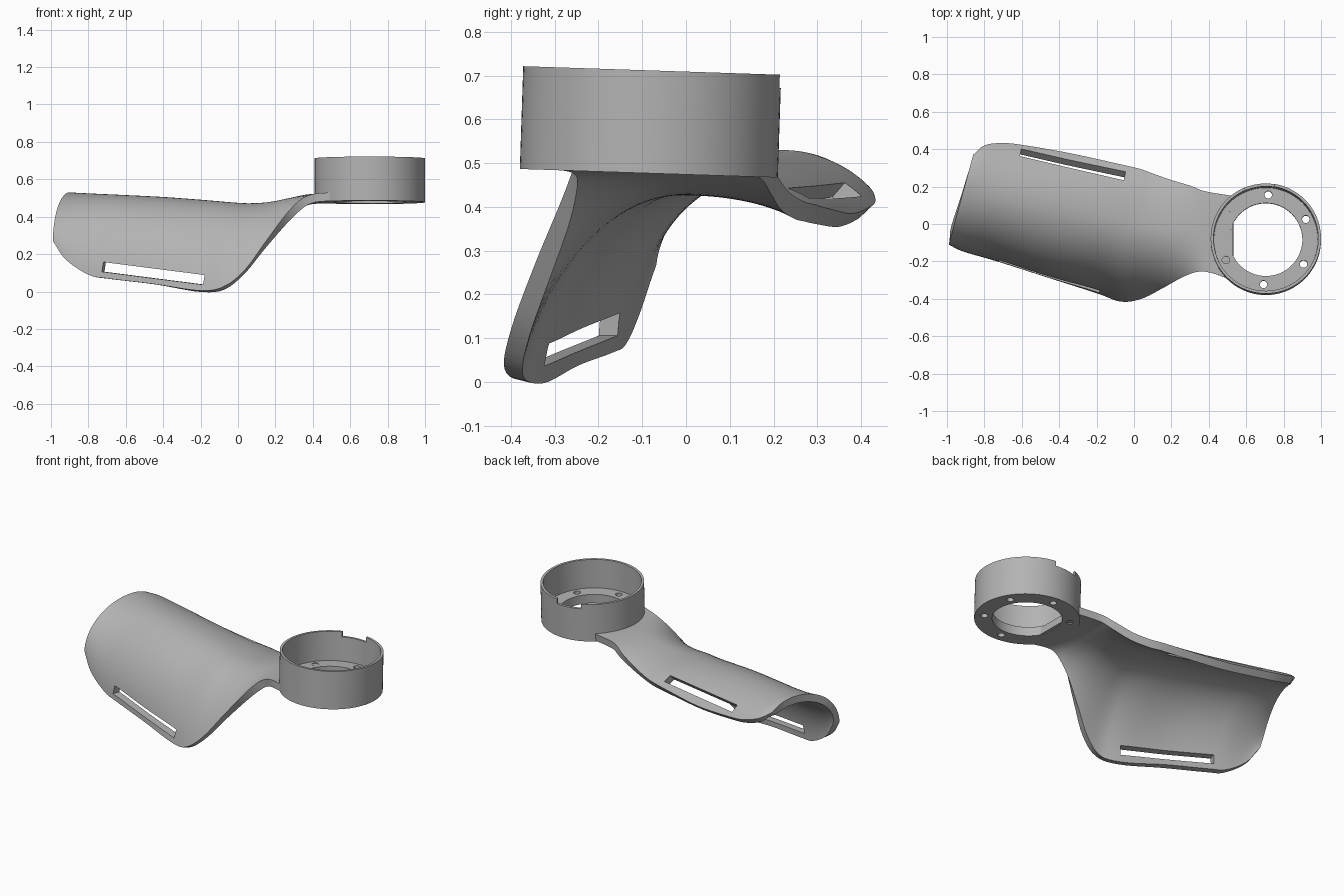
import bpy, bmesh, math
from mathutils import Vector, Matrix

cube = bpy.data.objects.get("Cube")
if cube:
    bpy.data.objects.remove(cube, do_unlink=True)

grey = bpy.data.materials.new("matte grey")
grey.use_nodes = True
grey.diffuse_color = (0.45, 0.45, 0.45, 1)
grey.node_tree.nodes["Principled BSDF"].inputs["Base Color"].default_value = grey.diffuse_color


def make_object(name, bm):
    bmesh.ops.recalc_face_normals(bm, faces=bm.faces)
    mesh = bpy.data.meshes.new(name)
    bm.to_mesh(mesh)
    bm.free()
    mesh.materials.append(grey)
    obj = bpy.data.objects.new(name, mesh)
    bpy.context.collection.objects.link(obj)
    return obj


def spline(points, steps):
    """Smooth curve through the points, with even steps per span."""
    padded = [2 * points[0] - points[1]] + points + [2 * points[-1] - points[-2]]
    curve = []
    for before, start, end, after in zip(padded, padded[1:], padded[2:], padded[3:]):
        leave, arrive = (end - before) / 2, (after - start) / 2
        for i in range(steps):
            t = i / steps
            ease = t * t * (3 - 2 * t)
            curve.append(start.lerp(end, ease) + leave * t * (1 - t) ** 2
                         - arrive * t * t * (1 - t))
    return curve + [points[-1]]


def half_arch(ridge, edge, sweep, steps):
    """Arc that leaves the ridge level and turns down by the sweep angle to the edge."""
    arc = []
    for i in range(steps + 1):
        angle = sweep * i / steps
        across = math.sin(angle) / math.sin(sweep)
        down = (1 - math.cos(angle)) / (1 - math.cos(sweep))
        point = ridge.lerp(edge, across)
        point.z = ridge.z + (edge.z - ridge.z) * down
        arc.append(point)
    return arc


def section(front, ridge, back):
    """Cross-section of the cuff: deep front wall, ridge, shallow back wall."""
    front, back = Vector(front), Vector(back)
    share = (ridge[0] - front.y) / (back.y - front.y)
    top = Vector((front.x + (back.x - front.x) * share, *ridge))
    flatten = min(max((front.x + 0.4) / 0.6, 0), 1)
    front_arc = half_arch(top, front, math.radians(88 - 38 * flatten), 20)
    return front_arc[::-1] + half_arch(top, back, math.radians(55), 14)[1:]


def box_cutter(name, size, matrix):
    bm = bmesh.new()
    bmesh.ops.create_cube(bm, size=1, matrix=matrix @ Matrix.Diagonal((*size, 1)))
    return make_object(name, bm)


def rod_cutter(name, radius, matrix):
    bm = bmesh.new()
    bmesh.ops.create_cone(bm, cap_ends=True, segments=24, radius1=radius, radius2=radius,
                          depth=0.3, matrix=matrix)
    return make_object(name, bm)


def finish(obj, cutters):
    """Cut the openings, bake the modifiers and smooth the surface."""
    for cutter in cutters:
        cutter.hide_render = True
        mod = obj.modifiers.new("cut", 'BOOLEAN')
        mod.operation = 'DIFFERENCE'
        mod.solver = 'EXACT'
        mod.object = cutter
    bpy.ops.object.select_all(action='DESELECT')
    bpy.context.view_layer.objects.active = obj
    obj.select_set(True)
    for mod in list(obj.modifiers):
        bpy.ops.object.modifier_apply(modifier=mod.name)
    for cutter in cutters:
        bpy.data.objects.remove(cutter, do_unlink=True)
    bpy.ops.object.shade_smooth_by_angle(angle=math.radians(35))


def turn(degrees, axis):
    return Matrix.Rotation(math.radians(degrees), 4, axis)


# Arm cuff: front edge point, ridge (y, z) and back edge point of each section
sections = [
    section((-.99, -.11, .27), (.22, .53), (-.86, .37, .48)),
    section((-.92, -.145, .17), (.21, .527), (-.8, .42, .445)),
    section((-.8, -.18, .09), (.18, .522), (-.7, .433, .415)),
    section((-.7, -.21, .07), (.15, .517), (-.58, .42, .4)),
    section((-.45, -.29, .04), (.1, .505), (-.35, .38, .385)),
    section((-.2, -.37, .005), (.04, .487), (-.12, .33, .395)),
    section((-.07, -.415, .03), (0, .475), (.03, .295, .405)),
    section((.04, -.4, .12), (-.01, .472), (.1, .27, .412)),
    section((.15, -.345, .27), (-.02, .48), (.2, .235, .435)),
    section((.28, -.275, .44), (-.03, .503), (.3, .205, .475)),
    section((.38, -.255, .515), (-.04, .52), (.38, .175, .51)),
    section((.53, -.3, .532), (-.06, .527), (.53, .15, .518)),
]
strips = [spline(list(column), 5) for column in zip(*sections)]
bm = bmesh.new()
grid = [[bm.verts.new(p) for p in strip] for strip in strips]
for a, b in zip(grid, grid[1:]):
    for i in range(len(a) - 1):
        bm.faces.new((a[i], a[i + 1], b[i + 1], b[i]))
cuff = make_object("arm_cuff", bm)
if sum(p.normal.z for p in cuff.data.polygons) < 0:
    cuff.data.flip_normals()
shell = cuff.modifiers.new("thickness", 'SOLIDIFY')
shell.thickness = 0.045
shell.offset = -1

# Strap slots along both long edges
front_slot = box_cutter("front_slot", (.57, .26, .052), Matrix.Translation((-.45, -.27, .097))
                        @ turn(-17, 'Z') @ turn(7, 'Y'))
back_slot = box_cutter("back_slot", (.57, .05, .2), Matrix.Translation((-.33, .31, .425))
                       @ turn(-12, 'Z') @ turn(-42, 'X'))
finish(cuff, [front_slot, back_slot])

# Round cup with an open floor
bm = bmesh.new()
profile = [(.195, 0), (.295, 0), (.295, .235), (.28, .235), (.277, .055), (.195, .055)]
ring = [bm.verts.new((r, 0, z)) for r, z in profile]
edges = [bm.edges.new((ring[i - 1], ring[i])) for i in range(len(ring))]
bmesh.ops.spin(bm, geom=ring + edges, axis=(0, 0, 1), cent=(0, 0, 0),
               angle=math.tau, steps=96, use_duplicate=False)
bmesh.ops.remove_doubles(bm, verts=bm.verts, dist=1e-4)
cup = make_object("round_cup", bm)

# Screw holes in the floor and a notch in the rim
cutters = [rod_cutter("screw_hole", .02, turn(27 + 60 * i, 'Z') @ Matrix.Translation((.24, 0, 0)))
           for i in range(6)]
cutters.append(box_cutter("rim_notch", (.12, .155, .06),
                          turn(97, 'Z') @ Matrix.Translation((.29, 0, .235))))
finish(cup, cutters)
cup.location = (.705, -.085, .477)
cup.rotation_euler.x = math.radians(-1.9)
